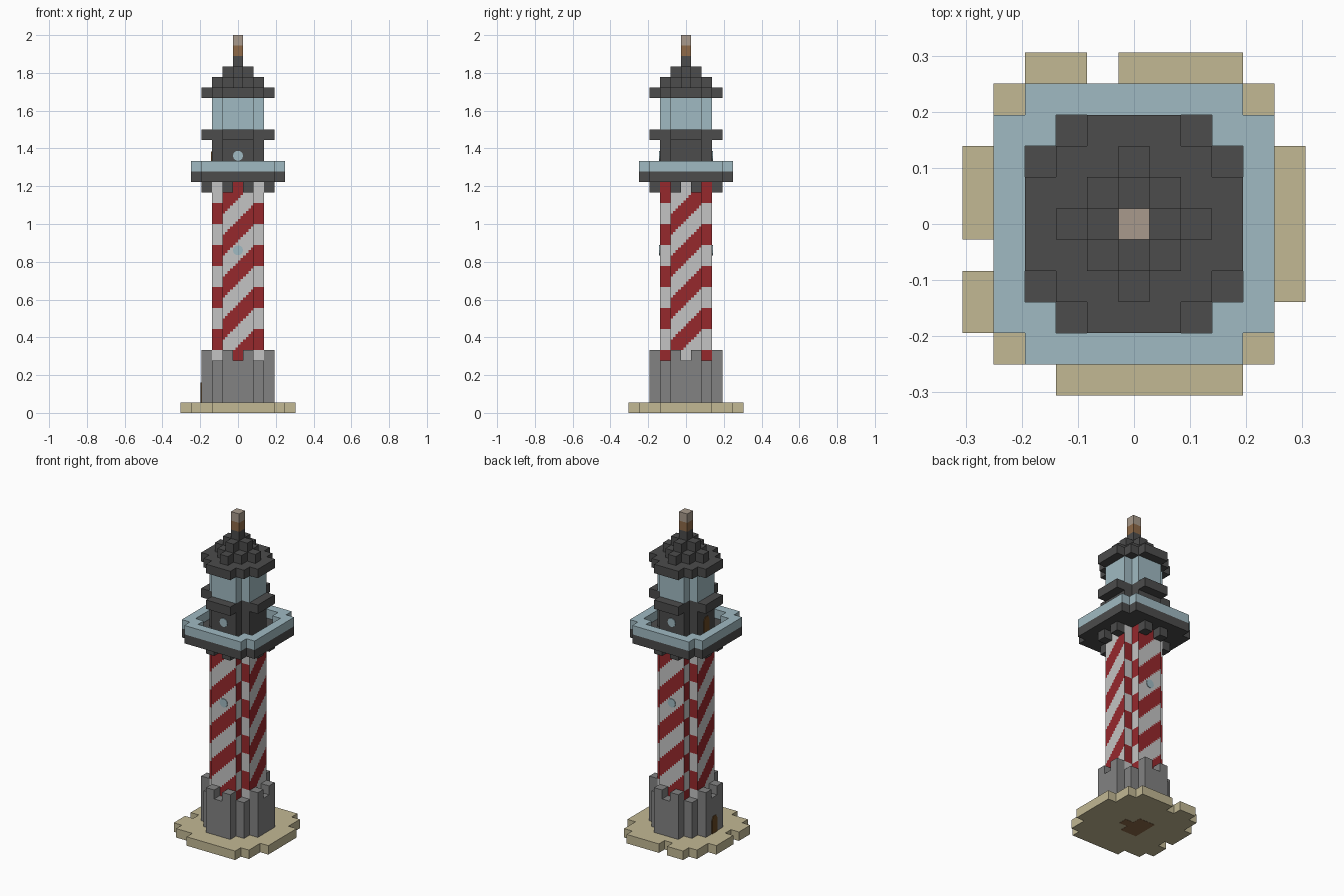
import bpy, bmesh, math
from mathutils import Vector, Matrix

cube = bpy.data.objects.get("Cube")
if cube:
    bpy.data.objects.remove(cube, do_unlink=True)

U = 1 / 18  # one block


def material(name, r, g, b):
    def linear(c):
        c /= 255
        return c / 12.92 if c <= 0.04045 else ((c + 0.055) / 1.055) ** 2.4
    colour = (linear(r), linear(g), linear(b), 1)
    m = bpy.data.materials.new(name)
    m.use_nodes = True
    m.diffuse_color = colour
    bsdf = m.node_tree.nodes["Principled BSDF"]
    bsdf.inputs["Base Color"].default_value = colour
    bsdf.inputs["Roughness"].default_value = 0.9
    return m


SAND = material("sand", 194, 184, 148)
STONE = material("grey stone", 130, 130, 130)
WHITE = material("white paint", 196, 196, 195)
RED = material("red paint", 150, 40, 44)
DARK = material("charcoal", 76, 76, 76)
BLUE = material("pale blue", 160, 186, 194)
DOOR = material("door brown", 104, 72, 36)
BROWN = material("mast brown", 142, 106, 72)
TIP = material("mast tip", 168, 154, 140)


def finish(name, bm, *mats):
    mesh = bpy.data.meshes.new(name)
    bm.to_mesh(mesh)
    bm.free()
    for m in mats:
        mesh.materials.append(m)
    ob = bpy.data.objects.new(name, mesh)
    bpy.context.collection.objects.link(ob)
    return ob


def raise_faces(bm, offset):
    """Turn a flat sheet into a closed solid."""
    new = bmesh.ops.extrude_face_region(bm, geom=bm.faces[:], use_keep_orig=True)
    verts = [v for v in new["geom"] if isinstance(v, bmesh.types.BMVert)]
    bmesh.ops.translate(bm, verts=verts, vec=offset)
    bmesh.ops.recalc_face_normals(bm, faces=bm.faces[:])


def blocks(name, cells, z0, z1, mat):
    """Solid slab made of grid cells, between two block heights."""
    bm = bmesh.new()
    for x, y in sorted(cells):
        corners = [(-.5, -.5), (.5, -.5), (.5, .5), (-.5, .5)]
        bm.faces.new([bm.verts.new(((x + a) * U, (y + b) * U, z0 * U)) for a, b in corners])
    bmesh.ops.remove_doubles(bm, verts=bm.verts[:], dist=U / 100)
    raise_faces(bm, Vector((0, 0, (z1 - z0) * U)))
    return finish(name, bm, mat)


def rect(rx, ry):
    return {(x, y) for x in range(-rx, rx + 1) for y in range(-ry, ry + 1)}


def cross(a, b):
    return rect(a, b) | rect(b, a)


def plate(name, profile, side, dist, z, mat):
    """Thin plate on a wall; side counts quarter turns from the front."""
    bm = bmesh.new()
    bm.faces.new([bm.verts.new((x * U, -dist * U, (z + h) * U)) for x, h in profile])
    raise_faces(bm, Vector((0, -0.004, 0)))
    bm.transform(Matrix.Rotation(side * math.pi / 2, 4, 'Z'))
    return finish(name, bm, mat)


# Sandy island with a ragged shore
shore = {(x, 5) for x in (-3, -2, 0, 1, 2, 3)} | {(x, -5) for x in range(-2, 4)}
shore |= {(5, y) for y in range(-2, 3)} | {(-5, y) for y in (-3, -2, 0, 1, 2)}
blocks("island", rect(4, 4) | shore, 0, 1, SAND)
dirt = blocks("island_underside", cross(1, 0) | {(-1, 1), (-1, -1)}, 0, 0.1, BROWN)
dirt.location.z = -0.001

# Stone footing with alternating tall posts
footing = cross(3, 1) | rect(2, 2)
blocks("stone_footing", footing, 1, 5, STONE)
posts = {(x, y) for a in (-1, 1) for b in (-3, 3) for x, y in ((a, b), (b, a))}
blocks("stone_posts", posts, 5, 6, STONE)

# Striped tower: four stepped panels and the flat corner returns
bm = bmesh.new()
LOW, HIGH, FINE = 5, 22, 4


def wall(side, x0, x1, dist, step, is_red):
    turn = Matrix.Rotation(side * math.pi / 2, 3, 'Z')
    nx, nz = round((x1 - x0) / step), round((HIGH - LOW) / step)
    grid = [[bm.verts.new(turn @ Vector(((x0 + i * step) * U, -dist * U, (LOW + j * step) * U)))
             for j in range(nz + 1)] for i in range(nx + 1)]
    for i in range(nx):
        for j in range(nz):
            f = bm.faces.new((grid[i][j], grid[i + 1][j], grid[i + 1][j + 1], grid[i][j + 1]))
            f.material_index = int(is_red(x0 + (i + .5) * step, LOW + (j + .5) * step))


for side in range(4):
    phase = 2 * (side % 2)
    wall(side, -1.5, 1.5, 2.5, 1 / FINE,
         lambda x, z: (z - x - 0.5 - phase + 0.001) % 4 < 2)
    for x0 in (-2.5, 1.5):
        wall(side, x0, x0 + 1, 1.5, 1, lambda x, z: (z - 2 - phase) % 4 < 2)
finish("striped_tower", bm, WHITE, RED)

# Balcony on brackets
blocks("brackets", posts, 21, 22, DARK)
deck = cross(4, 3)
blocks("balcony_floor", deck, 22, 23, DARK)
blocks("balcony_rail", deck - cross(3, 2), 23, 24, BLUE)

# Watch room, lantern glass and stepped roof
room = cross(2, 1)
blocks("watch_room", room, 23, 26, DARK)
blocks("lantern_ledge", cross(3, 1) | room, 26, 27, DARK)
blocks("lantern_glass", room, 27, 30, BLUE)
blocks("roof_eaves", footing, 30, 31, DARK)
blocks("roof_middle", rect(1, 1) | cross(2, 0), 31, 32, DARK)
blocks("roof_top", cross(1, 0), 32, 33, DARK)
blocks("mast_base", {(0, 0)}, 33, 34, DARK)
blocks("mast", {(0, 0)}, 34, 35, BROWN)
blocks("mast_tip", {(0, 0)}, 35, 36, TIP)

# Round windows front and back, arched doors on the side
disc = [(.48 * math.cos(a * math.pi / 6), .5 + .48 * math.sin(a * math.pi / 6)) for a in range(12)]
arch = [(-.45, 0), (.45, 0), (.45, 1.5), (.25, 1.9), (-.25, 1.9), (-.45, 1.5)]
for side, place in ((0, "front"), (2, "back")):
    plate(place + "_room_window", disc, side, 2.5, 24, BLUE)
    plate(place + "_tower_window", disc, side, 2.5, 15, BLUE)
plate("room_door", arch, 3, 2.5, 23, DOOR)
plate("footing_door", arch, 3, 3.5, 1, DOOR)
